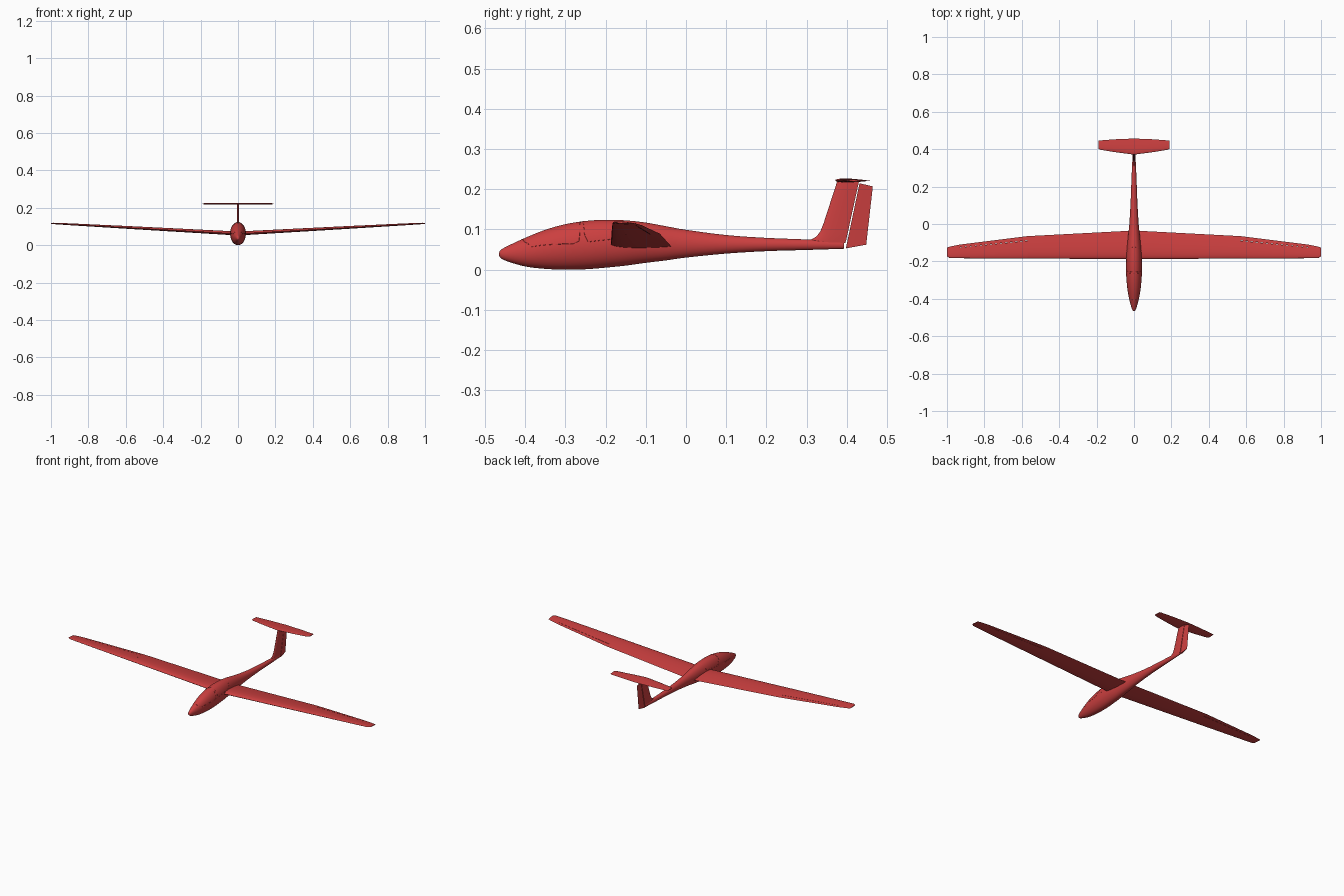
import bpy, bmesh, math
from mathutils import Vector

if "Cube" in bpy.data.objects:
    bpy.data.objects.remove(bpy.data.objects["Cube"])

red = bpy.data.materials.new("red_gelcoat")
red.diffuse_color = (0.6, 0.05, 0.05, 1)
red.use_nodes = True
red.node_tree.nodes["Principled BSDF"].inputs["Base Color"].default_value = red.diffuse_color


def loft(name, rings, angle=35):
    """Skin a list of equal-length closed rings and cap both ends."""
    bm = bmesh.new()
    rows = [[bm.verts.new(p) for p in ring] for ring in rings]
    n = len(rows[0])
    for a, b in zip(rows, rows[1:]):
        for i in range(n):
            j = (i + 1) % n
            bm.faces.new((a[i], a[j], b[j], b[i]))
    bm.faces.new(rows[0])
    bm.faces.new(rows[-1])
    bmesh.ops.remove_doubles(bm, verts=bm.verts, dist=1e-5)
    bmesh.ops.recalc_face_normals(bm, faces=bm.faces)
    me = bpy.data.meshes.new(name)
    bm.to_mesh(me)
    bm.free()
    ob = bpy.data.objects.new(name, me)
    bpy.context.collection.objects.link(ob)
    me.materials.append(red)
    bpy.ops.object.select_all(action='DESELECT')
    ob.select_set(True)
    bpy.context.view_layer.objects.active = ob
    bpy.ops.object.shade_smooth_by_angle(angle=math.radians(angle))
    return ob


def foil(le, te, thick, normal, a=0.0, b=1.0, camber=0.0, n=14):
    """Airfoil ring between two chord points, limited to chord range a..b."""
    le, te, normal = Vector(le), Vector(te), Vector(normal)

    def point(i, side):
        t = a + (b - a) * (1 - math.cos(math.pi * i / n)) / 2
        h = 5 * thick * (0.2969 * math.sqrt(t) - 0.126 * t - 0.3516 * t**2
                         + 0.2843 * t**3 - 0.1036 * t**4)
        return le.lerp(te, t) + normal * h * (side + camber)
    return ([point(i, 1) for i in range(n + 1)]
            + [point(i, -1) for i in range(n, -1, -1)])


# Fuselage: y, top z, bottom z, half width
KEYS = [(-0.4645, 0.0395, 0.0375, 0.001), (-0.462, 0.048, 0.030, 0.007),
        (-0.445, 0.058, 0.021, 0.014), (-0.40, 0.079, 0.008, 0.026),
        (-0.35, 0.099, 0.002, 0.035), (-0.30, 0.113, 0.000, 0.040),
        (-0.25, 0.121, 0.001, 0.042), (-0.20, 0.124, 0.005, 0.042),
        (-0.15, 0.1225, 0.010, 0.040), (-0.10, 0.117, 0.017, 0.035),
        (-0.05, 0.108, 0.023, 0.030), (0.0, 0.099, 0.030, 0.025),
        (0.10, 0.086, 0.040, 0.019), (0.20, 0.079, 0.046, 0.015),
        (0.30, 0.075, 0.049, 0.011), (0.393, 0.070, 0.052, 0.006)]


def smooth_rows(keys, steps):
    pts = [keys[0]] + keys + [keys[-1]]
    rows = []
    for p0, p1, p2, p3 in zip(pts, pts[1:], pts[2:], pts[3:]):
        for s in range(steps):
            t = s / steps
            rows.append([0.5 * (2 * q1 + (q2 - q0) * t
                                + (2 * q0 - 5 * q1 + 4 * q2 - q3) * t * t
                                + (3 * q1 - q0 - 3 * q2 + q3) * t**3)
                         for q0, q1, q2, q3 in zip(p0, p1, p2, p3)])
    return rows + [list(keys[-1])]


ROWS = smooth_rows(KEYS, 4)


def hull(row, ang):
    y, top, bot, w = row
    return Vector((w * math.cos(ang), y,
                   (top + bot) / 2 + (top - bot) / 2 * math.sin(ang)))


def row_at(y):
    for r, s in zip(ROWS, ROWS[1:]):
        if r[0] <= y <= s[0]:
            t = (y - r[0]) / (s[0] - r[0])
            return [u + (v - u) * t for u, v in zip(r, s)]


loft("fuselage", [[hull(r, 2 * math.pi * i / 48) for i in range(48)]
                  for r in ROWS])


# Canopy and rear window seams laid on the hull, given as (y, z) on one side
def seam(name, path):
    polar = []
    for y, z in path:
        _, top, bot, _ = row_at(y)
        s = (z - (top + bot) / 2) / ((top - bot) / 2)
        polar.append((y, math.asin(max(-1, min(1, s)))))
    half = []
    for (y0, a0), (y1, a1) in zip(polar, polar[1:]):
        half += [(y0 + (y1 - y0) * k / 10, a0 + (a1 - a0) * k / 10)
                 for k in range(10)]
    half.append(polar[-1])
    pts = [hull(row_at(y), a) for y, a in half]
    pts += [Vector((-p.x, p.y, p.z)) for p in reversed(pts[1:-1])]
    cu = bpy.data.curves.new(name, 'CURVE')
    cu.dimensions = '3D'
    cu.bevel_depth = 0.0006
    cu.bevel_resolution = 1
    sp = cu.splines.new('POLY')
    sp.points.add(len(pts) - 1)
    for p, co in zip(sp.points, pts):
        p.co = (*co, 1)
    sp.use_cyclic_u = True
    cu.materials.append(red)
    bpy.context.collection.objects.link(bpy.data.objects.new(name, cu))


seam("canopy_seam", [(-0.408, 0.2), (-0.403, 0.07), (-0.385, 0.057),
                     (-0.28, 0.064), (-0.265, 0.072), (-0.263, 0.2)])
seam("rear_window_seam", [(-0.257, 0.2), (-0.252, 0.085), (-0.244, 0.069),
                          (-0.19, 0.075), (-0.14, 0.08), (-0.12, 0.2)])

# Wing: span x, leading y, trailing y, thickness
ROOT, MID = (0, -0.187, -0.035, 0.021), (0.57, -0.185, -0.065, 0.015)
OUT, EDGE = (0.93, -0.183, -0.110, 0.009), (0.985, -0.182, -0.121, 0.007)
TIP = (1.0, -0.174, -0.126, 0.004)
UP = (0, 0, 1)


def wing(name, stations, a=0.0, b=1.0):
    rings = []
    for x, le, te, t in stations:
        z = 0.059 + 0.057 * abs(x)
        tilt = 0.003 * (1 - abs(x) * 0.5)
        rings.append(foil((x, le, z + tilt), (x, te, z - tilt), t, UP,
                          a, b, 0.25))
    loft(name, rings)


def side(station, s):
    return (s * station[0],) + station[1:]


wing("inner_wing", [side(MID, -1), ROOT, MID])
for label, s in (("right", 1), ("left", -1)):
    wing(f"outer_wing_{label}", [side(MID, s), side(OUT, s)], 0, 0.794)
    wing(f"aileron_{label}", [side(MID, s), side(OUT, s)], 0.806, 1)
    wing(f"wing_tip_{label}", [side(q, s) for q in (OUT, EDGE, TIP)])

# Fin with a curved root: z, leading y, trailing y, hinge y
FIN = [(0.066, 0.295, 0.448, 0.397), (0.077, 0.315, 0.450, 0.400),
       (0.083, 0.325, 0.450, 0.401), (0.095, 0.334, 0.451, 0.404),
       (0.115, 0.342, 0.453, 0.408), (0.220, 0.376, 0.463, 0.431)]
loft("fin", [foil((0, le, z), (0, te, z), 0.013, (1, 0, 0), 0,
                  (hinge - 0.0008 - le) / (te - le))
             for z, le, te, hinge in FIN])

# Rudder with slanted ends
loft("rudder", [foil((0, 0.315, 0.038), (0, 0.448, 0.062), 0.013, (1, 0, 0), 0.62),
                foil((0, 0.375, 0.228), (0, 0.4645, 0.207), 0.012, (1, 0, 0), 0.63)])

# Tailplane on top of the fin: span x, leading y, trailing y, thickness
TAIL = [(0, 0.371, 0.457, 0.010), (0.10, 0.384, 0.453, 0.008),
        (0.18, 0.397, 0.447, 0.006), (0.19, 0.403, 0.445, 0.004)]
both = [side(q, -1) for q in reversed(TAIL[1:])] + TAIL
loft("tailplane", [foil((x, le, 0.222), (x, te, 0.221), t, UP)
                   for x, le, te, t in both])
